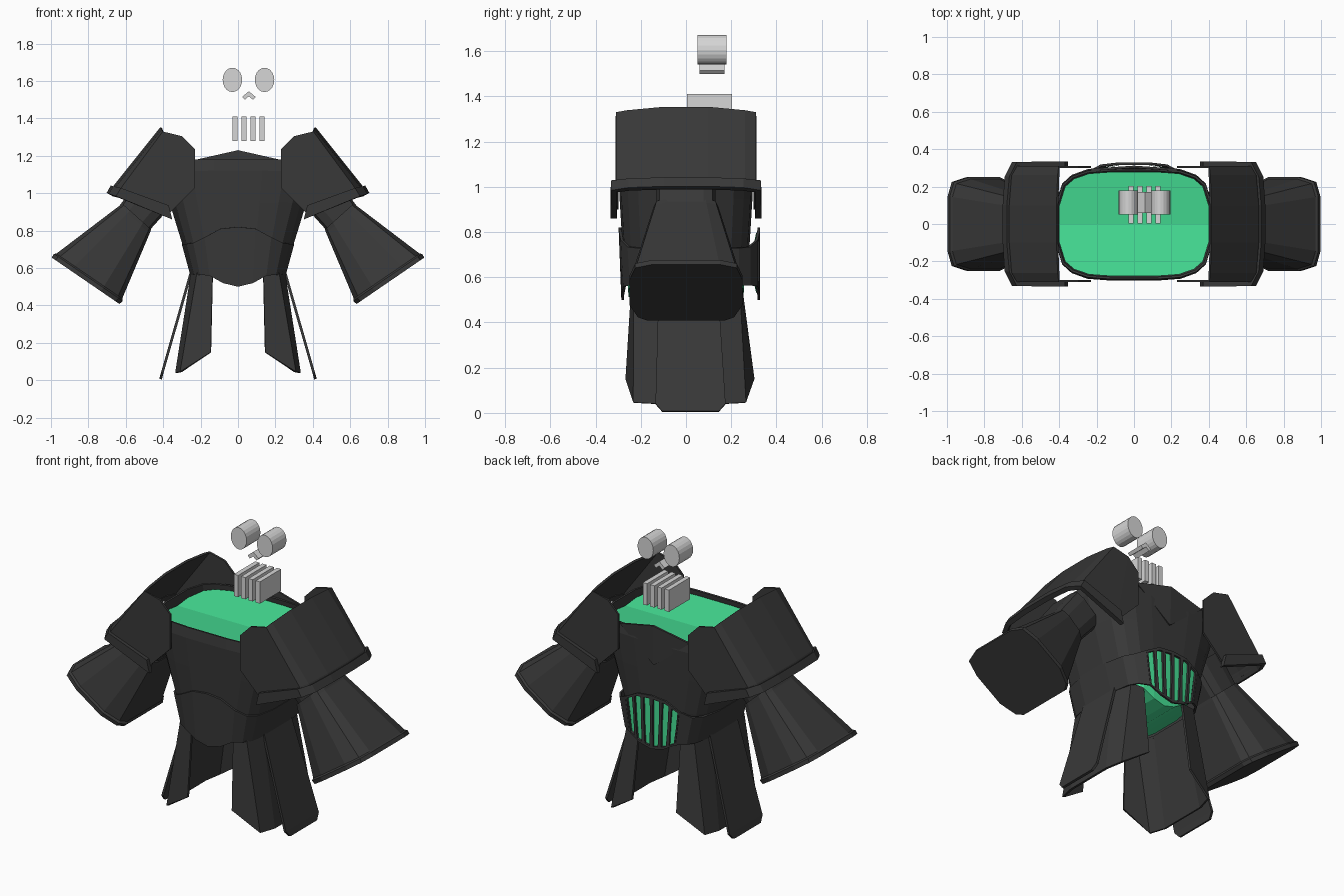
import bpy, bmesh, math
from mathutils import Vector

cube = bpy.data.objects.get("Cube")
if cube:
    bpy.data.objects.remove(cube, do_unlink=True)


def material(name, rgb):
    m = bpy.data.materials.new(name)
    m.use_nodes = True
    m.diffuse_color = (*rgb, 1)
    m.node_tree.nodes["Principled BSDF"].inputs["Base Color"].default_value = (*rgb, 1)
    return m


DARK = material("charcoal", (0.04, 0.04, 0.04))
GREEN = material("glow_green", (0.06, 0.74, 0.3))
BONE = material("pale_grey", (0.67, 0.67, 0.67))


def finish(name, bm, mat, thick=0, mirror=False):
    bmesh.ops.recalc_face_normals(bm, faces=bm.faces)
    me = bpy.data.meshes.new(name)
    bm.to_mesh(me)
    bm.free()
    me.materials.append(mat)
    ob = bpy.data.objects.new(name, me)
    bpy.context.collection.objects.link(ob)
    if thick:
        mod = ob.modifiers.new("thickness", 'SOLIDIFY')
        mod.thickness, mod.offset = thick, 0
    if mirror:
        ob.modifiers.new("mirror", 'MIRROR')


def loft(name, sections, mat, ring=False, caps=False, thick=0, mirror=False, skip=None):
    """Bridge equal-length point rows; skip(row, column) leaves a hole."""
    bm = bmesh.new()
    rows = [[bm.verts.new(p) for p in s] for s in sections]
    n = len(rows[0])
    for r in range(len(rows) - 1):
        for c in range(n if ring else n - 1):
            if skip and skip(r, c):
                continue
            d = (c + 1) % n
            bm.faces.new((rows[r][c], rows[r][d], rows[r + 1][d], rows[r + 1][c]))
    if caps:
        bm.faces.new(rows[0])
        bm.faces.new(rows[-1])
    finish(name, bm, mat, thick, mirror)


# Cut-corner outline shared by the torso, its core and the belt
QUARTER = [(1, 0), (1, .35), (.92, .72), (.8, .87), (.6, .97), (.32, 1), (0, 1)]
OUTLINE = QUARTER + [(-x, y) for x, y in QUARTER[-2::-1]]
OUTLINE += [(x, -y) for x, y in OUTLINE[-2:0:-1]]


def outline(rx, ry, z):
    return [(x * rx, y * ry, z) for x, y in OUTLINE]


# Torso shell
loft("torso_shell", [outline(*r) for r in (
    (.28, .265, .68), (.295, .275, .74), (.36, .288, .95), (.412, .296, 1.12), (.412, .288, 1.18))],
    DARK, ring=True, thick=.012)

# Belt edges, pointed up and down at front and back
TOP = {0: .82, .32: .81, .6: .765, .8: .735}
LOW = {0: .5, .32: .52, .6: .56}


def belt_point(x, y, t, inset=0):
    zt, zb = TOP.get(abs(x), .73), LOW.get(abs(x), .565)
    rx = .25 + .045 * t - inset
    ry = (.322 if y > 0 else .28 + .012 * t) - inset
    return Vector((x * rx, y * ry, zb + (zt - zb) * t))


# Inner core: shallow valley on top, underside following the belt
bm = bmesh.new()
core = [[bm.verts.new(p) for p in outline(*r)] for r in (
    (.225, .255, .56), (.27, .26, .74), (.34, .273, .95), (.4, .278, 1.155))]
n = len(OUTLINE)
for a, b in zip(core, core[1:]):
    for c in range(n):
        d = (c + 1) % n
        bm.faces.new((a[c], a[d], b[d], b[c]))
for low, high, (x, y) in zip(core[0], core[-1], OUTLINE):
    low.co.z = belt_point(x, y, 0).z + .012
    high.co.z -= .03 * (1 - abs(y))
for c in range(n // 2):
    quad = [core[0][c], core[0][c + 1], core[0][n - c - 1], core[0][-c]]
    bm.faces.new(list(dict.fromkeys(quad)))
bm.faces.new(core[-1][:n // 2 + 1])
bm.faces.new(core[-1][n // 2:] + core[-1][:1])
finish("inner_core", bm, GREEN)

# Peaked collar on the back
loft("back_collar", [[(-.23, .29, 1.178), (0, .306, 1.23), (.23, .29, 1.178)],
                     [(-.01, .298, 1.0), (0, .3, .995), (.01, .298, 1.0)]], DARK, thick=.012)


def in_window(c):
    return min(OUTLINE[c][1], OUTLINE[(c + 1) % n][1]) > .96


loft("belt", [[belt_point(x, y, t) for x, y in OUTLINE] for t in (0, .05, .94, 1)], DARK,
     ring=True, thick=.012, skip=lambda r, c: r == 1 and in_window(c))

# Glowing window behind the ribs
back = [p for p in OUTLINE if p[1] > .96]
loft("rib_window", [[belt_point(x, y, t, .01) for x, y in back] for t in (.02, .98)], GREEN)


# Ribs fanned over the window
def along(t, f):
    s = max(0, min(f, 1)) * (len(back) - 1)
    i = min(int(s), len(back) - 2)
    return belt_point(*back[i], t).lerp(belt_point(*back[i + 1], t), s - i)


for i in range(7):
    f = i / 6
    loft(f"rib_{i + 1}", [[along(t, f - w), along(t, f + w)]
                          for t, w in ((.04, .036), (.5, .024), (.95, .028))], DARK, thick=.012)


# Shoulder guards: open shells wrapping front, outside and back
def wrap(points):
    return points + [(x, -y, z) for x, y, z in reversed(points)]


loft("shoulder_guard", [
    wrap([(.23, -.305, 1.234), (.30, -.305, 1.305), (.40, -.305, 1.328), (.404, -.26, 1.335), (.41, -.1, 1.35)]),
    wrap([(.23, -.305, 1.035), (.37, -.305, .935), (.62, -.305, 1.03), (.645, -.26, 1.036), (.658, -.1, 1.04)]),
    wrap([(.23, -.305, 1.03), (.36, -.305, .9), (.63, -.305, 1.0), (.66, -.26, 1.006), (.672, -.1, 1.01)])],
    DARK, thick=.012, mirror=True)
loft("shoulder_rim", [
    wrap([(.37, -.32, .935), (.62, -.32, 1.025), (.655, -.25, 1.03), (.668, -.1, 1.035)]),
    wrap([(.352, -.32, .86), (.645, -.32, .98), (.68, -.25, .99), (.69, -.1, .995)])],
    DARK, thick=.028, mirror=True)

# Arms: boxy rounded sections, each with its own tilt
ARM = [(1, .6), (.88, .9), (.45, 1), (-.45, 1), (-.88, .85), (-1, .68)]
ARM += [(u, -v) for u, v in reversed(ARM)]


def arm_section(cx, cz, ux, uz, ry):
    return [(cx + u * ux, v * ry, cz + u * uz) for u, v in ARM]


loft("upper_arm", [arm_section(.42, 1.03, .085, .075, .13), arm_section(.56, .86, .078, .068, .13)],
     DARK, ring=True, caps=True, mirror=True)
loft("flared_sleeve", [arm_section(.542, .876, .078, .07, .145), arm_section(.555, .858, .083, .072, .15),
                       arm_section(.795, .557, .176, .12, .24), arm_section(.80, .55, .184, .126, .25),
                       arm_section(.815, .532, .181, .124, .25)],
     DARK, ring=True, caps=True, mirror=True)

# Hanging skirt: a folded plate from front to back, with a straight plate over it
loft("folded_skirt_plate", [
    [(.135, -.235, .58), (.215, -.228, .58), (.245, -.12, .58), (.245, .12, .58), (.215, .232, .58), (.135, .24, .58)],
    [(.145, -.262, .15), (.305, -.23, .045), (.33, -.13, .04), (.33, .165, .04), (.305, .262, .045), (.145, .297, .15)]],
    DARK, thick=.012, mirror=True)
loft("side_skirt_plate", [
    [(.25, -.12, .58), (.25, .14, .58)], [(.405, -.135, .04), (.405, .175, .04)],
    [(.414, -.105, .006), (.414, .145, .006)]], DARK, thick=.014, mirror=True)


# Floating face: every piece is a front outline extruded in depth
def extrude(name, pts, y0, y1):
    loft(name, [[(x, y, z) for x, z in pts] for y in (y0, y1)], BONE, ring=True, caps=True)


FACE_X = .056
for label, x in (("right", -.086), ("left", .086)):
    extrude(f"{label}_eye", [(FACE_X + x + .052 * math.cos(a), 1.606 + .065 * math.sin(a))
                             for a in (math.tau * i / 20 for i in range(20))], .05, .18)
extrude("nose", [(FACE_X + x, z) for x, z in (
    (.002, 1.545), (.038, 1.515), (.024, 1.5), (.002, 1.518), (-.02, 1.5), (-.034, 1.515))], .06, .17)
for i in range(4):
    x = FACE_X + (i - 1.5) * .048
    extrude(f"tooth_{i + 1}", [(x - .014, 1.28), (x + .014, 1.28), (x + .014, 1.41), (x - .014, 1.41)], .004, .204)
